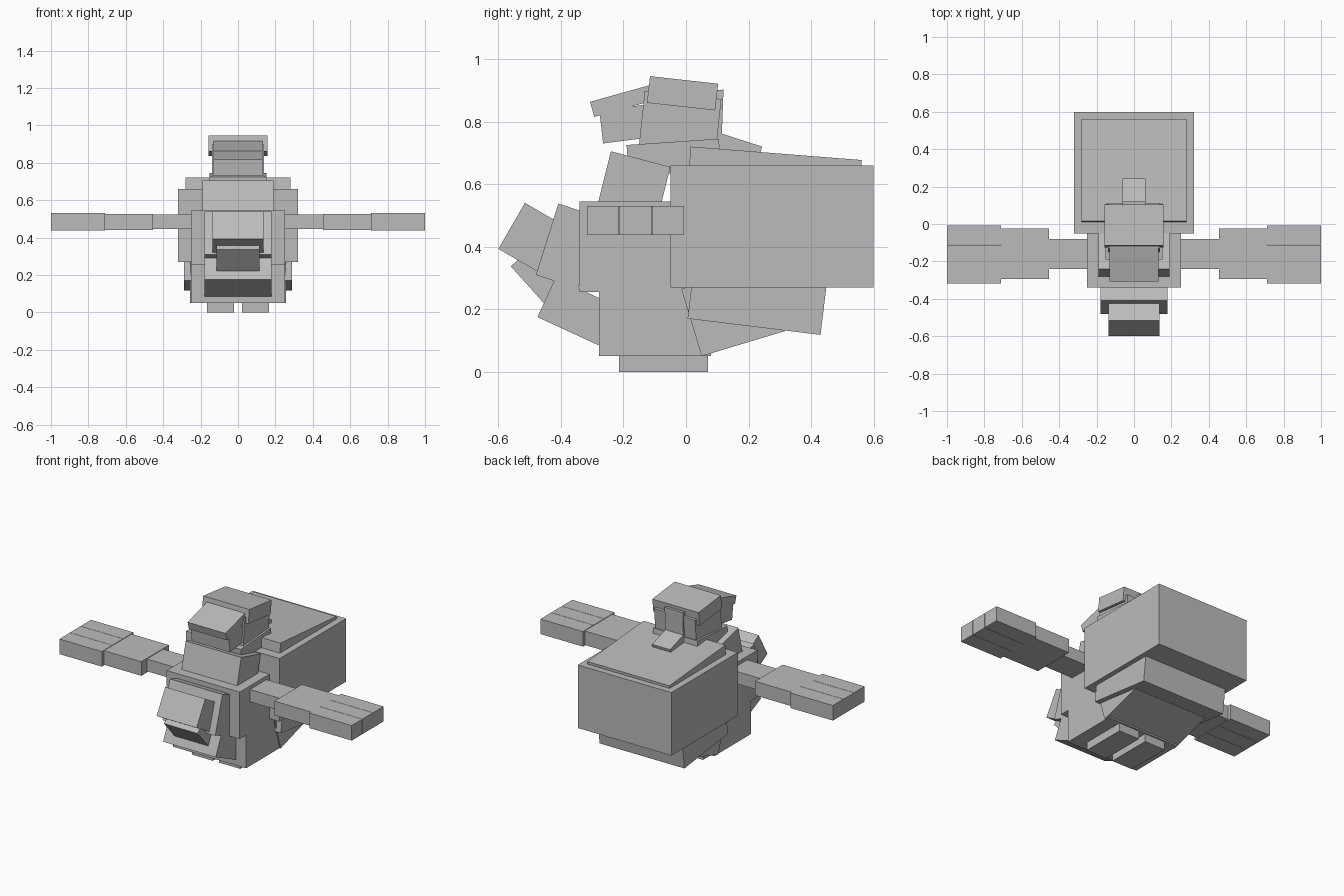
import bpy, bmesh
from mathutils import Vector

default = bpy.data.objects.get("Cube")
if default:
    bpy.data.objects.remove(default, do_unlink=True)

grey = bpy.data.materials.new("plain grey")
grey.use_nodes = True
COLOR = (0.5, 0.5, 0.5, 1)
grey.diffuse_color = COLOR
grey.node_tree.nodes["Principled BSDF"].inputs["Base Color"].default_value = COLOR


def block(name, corner, along, up, x0, x1):
    """Box spanned in the side plane by two edges from a corner, from x0 to x1."""
    c, a, u = Vector(corner), Vector(along), Vector(up)
    bm = bmesh.new()
    verts = [bm.verts.new((x0, p.x, p.y)) for p in (c, c + a, c + a + u, c + u)]
    face = bm.faces.new(verts)
    moved = bmesh.ops.extrude_face_region(bm, geom=[face])["geom"]
    new = [v for v in moved if isinstance(v, bmesh.types.BMVert)]
    bmesh.ops.translate(bm, verts=new, vec=(x1 - x0, 0, 0))
    bmesh.ops.recalc_face_normals(bm, faces=bm.faces)
    mesh = bpy.data.meshes.new(name)
    bm.to_mesh(mesh)
    bm.free()
    mesh.materials.append(grey)
    obj = bpy.data.objects.new(name, mesh)
    bpy.context.collection.objects.link(obj)
    return obj


def centred(name, corner, along, up, half):
    return block(name, corner, along, up, -half, half)


def straight(name, y, z, x):
    return block(name, (y[0], z[0]), (y[1] - y[0], 0), (0, z[1] - z[0]), *x)


# Shell and its sloping plates
straight("shell", (-0.05, 0.6), (0.27, 0.66), (-0.32, 0.32))
centred("shell_top_plate", (0.007, 0.62), (0.547, -0.043), (0.008, 0.1), 0.28)
centred("shell_bottom_plate", (0.005, 0.17), (0.425, -0.052), (0.019, 0.155), 0.29)

# Torso
straight("upper_torso", (-0.34, -0.02), (0.255, 0.545), (-0.25, 0.25))
straight("lower_torso", (-0.278, 0.08), (0.05, 0.27), (-0.25, 0.25))
centred("hip_wedge", (0.05, 0.05), (0.266, 0.08), (-0.065, 0.215), 0.257)
centred("upper_chest", (-0.29, 0.505), (0.19, -0.05), (0.05, 0.2), 0.19)

# Stepped front plates
centred("belly_plate", (-0.475, 0.175), (0.195, -0.09), (0.058, 0.125), 0.18)
centred("chest_plate", (-0.48, 0.31), (0.135, -0.045), (0.072, 0.228), 0.18)
centred("front_upper_block", (-0.6, 0.393), (0.15, -0.087), (0.085, 0.147), 0.137)
centred("front_lower_block", (-0.455, 0.22), (0.09, 0.08), (-0.105, 0.117), 0.115)

# Head
centred("neck_collar", (-0.183, 0.625), (0.295, 0.02), (-0.007, 0.1), 0.152)
centred("head", (-0.15, 0.727), (0.245, -0.025), (0.018, 0.17), 0.14)
centred("head_cap", (-0.125, 0.86), (0.218, -0.024), (0.01, 0.085), 0.158)
centred("brow", (-0.293, 0.815), (0.19, 0.053), (-0.014, 0.048), 0.13)
centred("muzzle", (-0.265, 0.73), (0.14, 0.018), (-0.012, 0.105), 0.13)
centred("head_back_panel", (0.08, 0.74), (0.034, 0.002), (0.006, 0.16), 0.062)
centred("neck_flap", (0.085, 0.7), (0.14, -0.045), (0.018, 0.065), 0.062)

# Arms, fingers and feet on both sides
FINGERS = ("front", "middle", "back")
for side, s in (("left", 1), ("right", -1)):
    straight(f"{side}_upper_arm", (-0.24, -0.08), (0.447, 0.523), (s * 0.2, s * 0.455))
    straight(f"{side}_forearm", (-0.295, -0.025), (0.44, 0.527), (s * 0.455, s * 0.71))
    for i, finger in enumerate(FINGERS):
        y = -0.317 + i * 0.104
        straight(f"{side}_{finger}_finger", (y, y + 0.102), (0.437, 0.53),
                 (s * 0.71, s))
    straight(f"{side}_foot", (-0.215, 0.07), (0, 0.06), (s * 0.022, s * 0.165))
